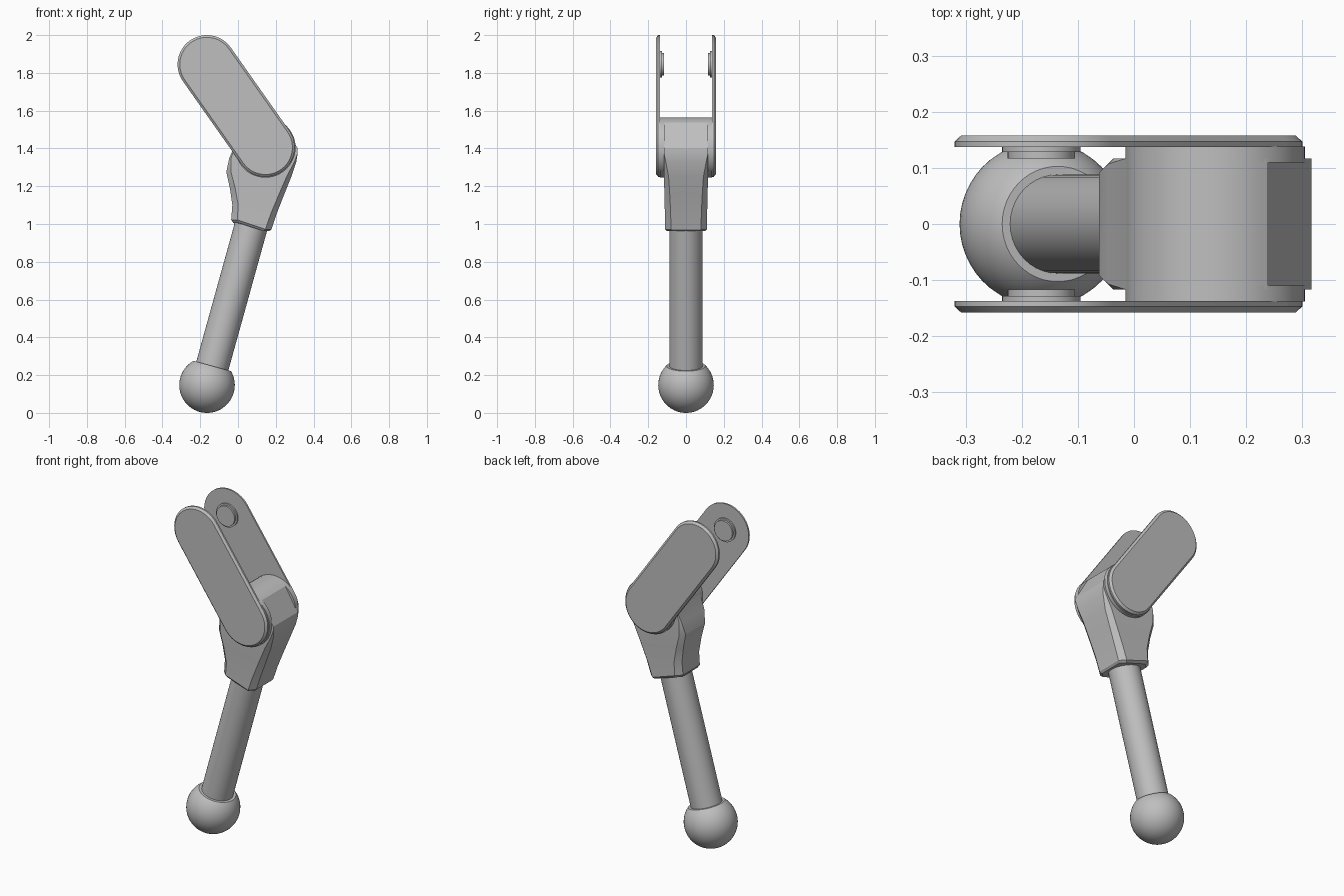
import bpy, bmesh
from math import sin, cos, pi, radians
from mathutils import Vector, Matrix

cube = bpy.data.objects.get("Cube")
if cube:
    bpy.data.objects.remove(cube, do_unlink=True)

grey = bpy.data.materials.new("plain grey")
grey.use_nodes = True
COLOUR = (0.52, 0.52, 0.52, 1)
grey.diffuse_color = COLOUR
grey.node_tree.nodes["Principled BSDF"].inputs["Base Color"].default_value = COLOUR

BALL = Vector((-0.164, 0, 0.147))
UPPER = Vector((-0.165, 0, 1.845))    # pin end of the side plates
PIVOT = Vector((0.145, 0, 1.405))     # joint between plates and head
TILT = radians(15.5)
AXIS = Vector((sin(TILT), 0, cos(TILT)))


def finish(bm, name, angle=25):
    bmesh.ops.remove_doubles(bm, verts=bm.verts, dist=0.0002)
    bmesh.ops.recalc_face_normals(bm, faces=bm.faces)
    mesh = bpy.data.meshes.new(name)
    bm.to_mesh(mesh)
    bm.free()
    mesh.materials.append(grey)
    obj = bpy.data.objects.new(name, mesh)
    bpy.context.collection.objects.link(obj)
    bpy.ops.object.select_all(action='DESELECT')
    obj.select_set(True)
    bpy.context.view_layer.objects.active = obj
    bpy.ops.object.shade_smooth_by_angle(angle=radians(angle))
    return obj


def loft(name, rings, angle=25):
    """Skin a list of equal-length closed rings and cap both ends."""
    bm = bmesh.new()
    loops = [[bm.verts.new(p) for p in ring] for ring in rings]
    n = len(loops[0])
    for a, b in zip(loops, loops[1:]):
        for i in range(n):
            j = (i + 1) % n
            bm.faces.new((a[i], a[j], b[j], b[i]))
    bm.faces.new(loops[0])
    bm.faces.new(loops[-1])
    return finish(bm, name, angle)


def disc(name, centre, steps):
    """Turned part along y, from (radius, y) steps."""
    rings = [[(centre.x + r * cos(2 * pi * i / 48), y, centre.z + r * sin(2 * pi * i / 48))
              for i in range(48)] for r, y in steps]
    loft(name, rings)


def capsule(r, y):
    """Rounded outline around the two plate centres."""
    d = UPPER - PIVOT
    side = Vector((d.z, 0, -d.x)).normalized()
    along = d.normalized()
    ring = []
    for centre, start in ((UPPER, 0), (PIVOT, pi)):
        for i in range(25):
            a = start + pi * i / 24
            p = centre + (side * cos(a) + along * sin(a)) * r
            ring.append((p.x, y, p.z))
    return ring


# Ball with a flat seat for the shaft
bm = bmesh.new()
bmesh.ops.create_uvsphere(bm, u_segments=48, v_segments=32, radius=0.147,
                          matrix=Matrix.Translation(BALL) @ Matrix.Rotation(TILT, 4, 'Y'))
cut = bmesh.ops.bisect_plane(bm, geom=bm.verts[:] + bm.edges[:] + bm.faces[:],
                             plane_co=BALL + AXIS * 0.105, plane_no=AXIS, clear_outer=True)
bmesh.ops.holes_fill(bm, edges=[e for e in bm.edges if e.is_boundary])
finish(bm, "ball")

# Shaft
bm = bmesh.new()
bmesh.ops.create_cone(bm, cap_ends=True, segments=40, radius1=0.088, radius2=0.088, depth=0.85,
                      matrix=Matrix.Translation(BALL + AXIS * 0.515) @ Matrix.Rotation(TILT, 4, 'Y'))
finish(bm, "shaft")

# Head: rows of left edge, right edge, half depth, corner chamfer
rows = [
    ((-0.025, 1.005), (0.165, 0.962), 0.100, 0.028),
    ((-0.036, 1.022), (0.177, 0.972), 0.112, 0.032),
    ((-0.030, 1.100), (0.205, 1.055), 0.112, 0.031),
    ((-0.043, 1.190), (0.244, 1.155), 0.114, 0.028),
    ((-0.062, 1.275), (0.282, 1.250), 0.117, 0.025),
    ((-0.046, 1.350), (0.309, 1.330), 0.117, 0.010),
]


def arc(deg, r=0.16):
    return Vector((PIVOT.x + r * cos(radians(deg)), PIVOT.z + r * sin(radians(deg))))


rows.append((arc(174), (0.316, 1.375), 0.117, 0))
low = Vector((0.316, 1.40))
for i in range(8):
    rows.append((arc(170 - i * 10), low.lerp(arc(55), i / 7), 0.117, 0))
for i in range(1, 4):
    rows.append((arc(100 - i * 5), arc(55 + i * 8), 0.117, 0))

rings = []
for (xl, zl), (xr, zr), d, c in rows:
    half = [(xl, c - d, zl), (xl + c, -d, zl), (xr - c, -d, zr), (xr, c - d, zr)]
    rings.append(half + [(x, -y, z) for x, y, z in reversed(half)])
loft("head", rings, 20)

# Side plates, spacer discs and pin bosses on both sides
for side, s in (("front", -1), ("back", 1)):
    loft(side + "_plate", [capsule(0.155, s * 0.137), capsule(0.155, s * 0.147),
                           capsule(0.143, s * 0.158)])
    disc(side + "_spacer", PIVOT, [(0.16, s * 0.110), (0.16, s * 0.138)])
    disc(side + "_boss", UPPER, [(0.07, s * 0.138), (0.07, s * 0.128),
                                 (0.06, s * 0.128), (0.06, s * 0.117)])
